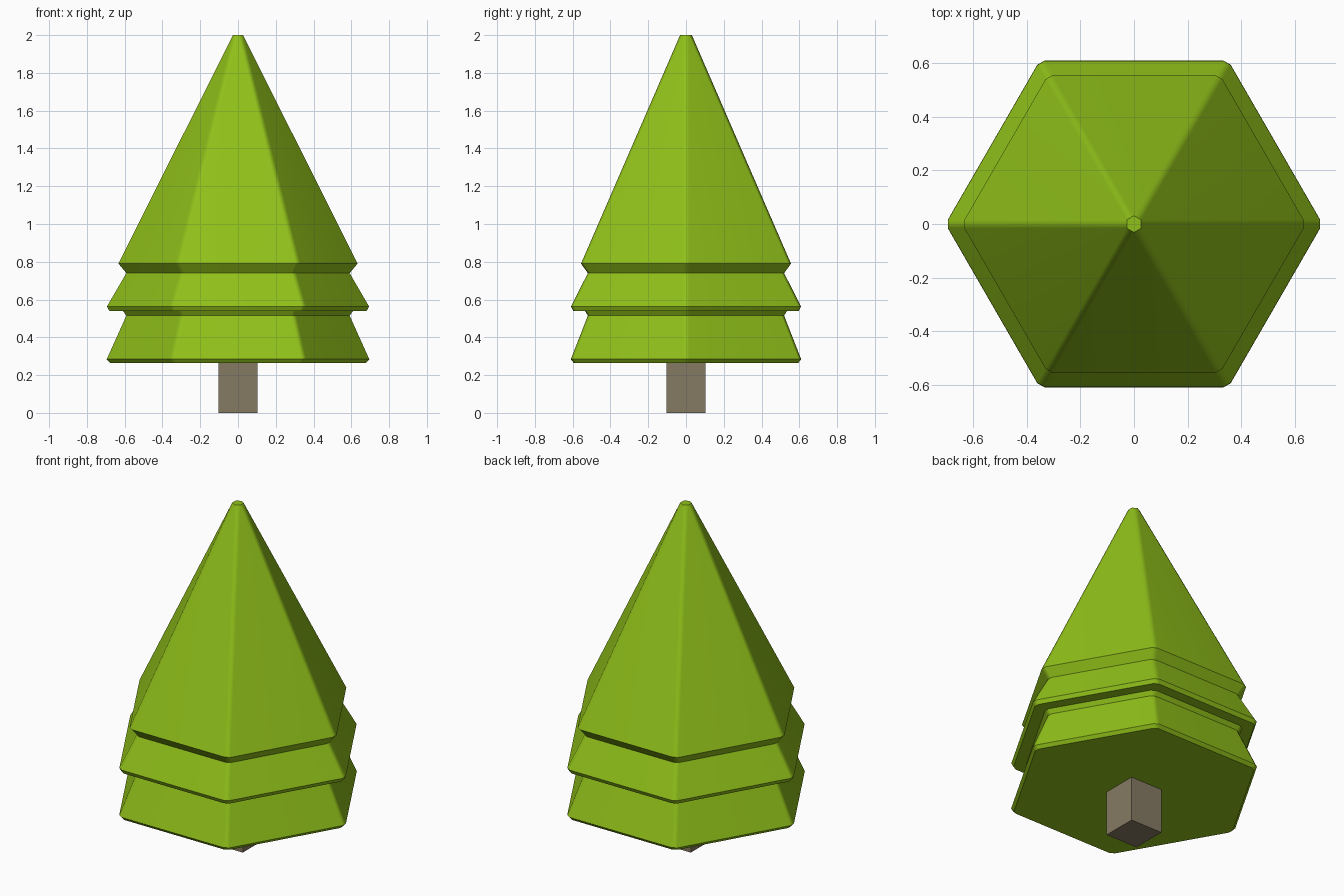
import bpy, bmesh, math

if "Cube" in bpy.data.objects:
    bpy.data.objects.remove(bpy.data.objects["Cube"])


def material(name, color):
    mat = bpy.data.materials.new(name)
    mat.diffuse_color = (*color, 1)
    mat.use_nodes = True
    mat.node_tree.nodes["Principled BSDF"].inputs["Base Color"].default_value = mat.diffuse_color
    return mat


def make_object(name, bm, mat):
    bmesh.ops.recalc_face_normals(bm, faces=bm.faces)
    mesh = bpy.data.meshes.new(name)
    bm.to_mesh(mesh)
    bm.free()
    mesh.materials.append(mat)
    obj = bpy.data.objects.new(name, mesh)
    bpy.context.collection.objects.link(obj)
    return obj


CHAMFER = 0.018  # distance trimmed from each hexagon corner, along its sides


def hex_ring(bm, radius, z):
    """Hexagon with points on +-x and every corner trimmed to a narrow flat."""
    x, y = radius - CHAMFER * 0.5, CHAMFER * math.sin(math.pi / 3)
    verts = []
    for i in range(6):
        a = i * math.pi / 3
        c, s = math.cos(a), math.sin(a)
        for side in (-y, y):
            verts.append(bm.verts.new((x * c - side * s, x * s + side * c, z)))
    return verts


green = material("leaf_green", (0.28, 0.53, 0.01))
brown = material("bark", (0.24, 0.195, 0.125))

# Foliage: three stacked tiers as one lofted profile of (radius, height)
profile = [(0.687, 0.265), (0.704, 0.284), (0.60, 0.515), (0.618, 0.54),
           (0.690, 0.54), (0.703, 0.563), (0.60, 0.74), (0.642, 0.79),
           (2 * CHAMFER, 2.0)]
bm = bmesh.new()
rings = [hex_ring(bm, r, z) for r, z in profile]
for low, high in zip(rings, rings[1:]):
    for i in range(12):
        j = (i + 1) % 12
        bm.faces.new((low[i], low[j], high[j], high[i]))
bm.faces.new(rings[0][::-1])
bm.faces.new(rings[-1])
# At the tip the trimmed corners meet
bmesh.ops.remove_doubles(bm, verts=bm.verts, dist=0.0005)
foliage = make_object("foliage", bm, green)

# Smooth only across the trimmed corners, keeping the big sides flat
bpy.context.view_layer.objects.active = foliage
foliage.select_set(True)
bpy.ops.object.shade_smooth_by_angle(angle=math.radians(35))
weighted = foliage.modifiers.new("weighted_normals", 'WEIGHTED_NORMAL')
weighted.keep_sharp = True

# Trunk: square post
bm = bmesh.new()
bmesh.ops.create_cube(bm, size=1)
for v in bm.verts:
    v.co.x *= 0.208
    v.co.y *= 0.208
    v.co.z = (v.co.z + 0.5) * 0.265
make_object("trunk", bm, brown)
